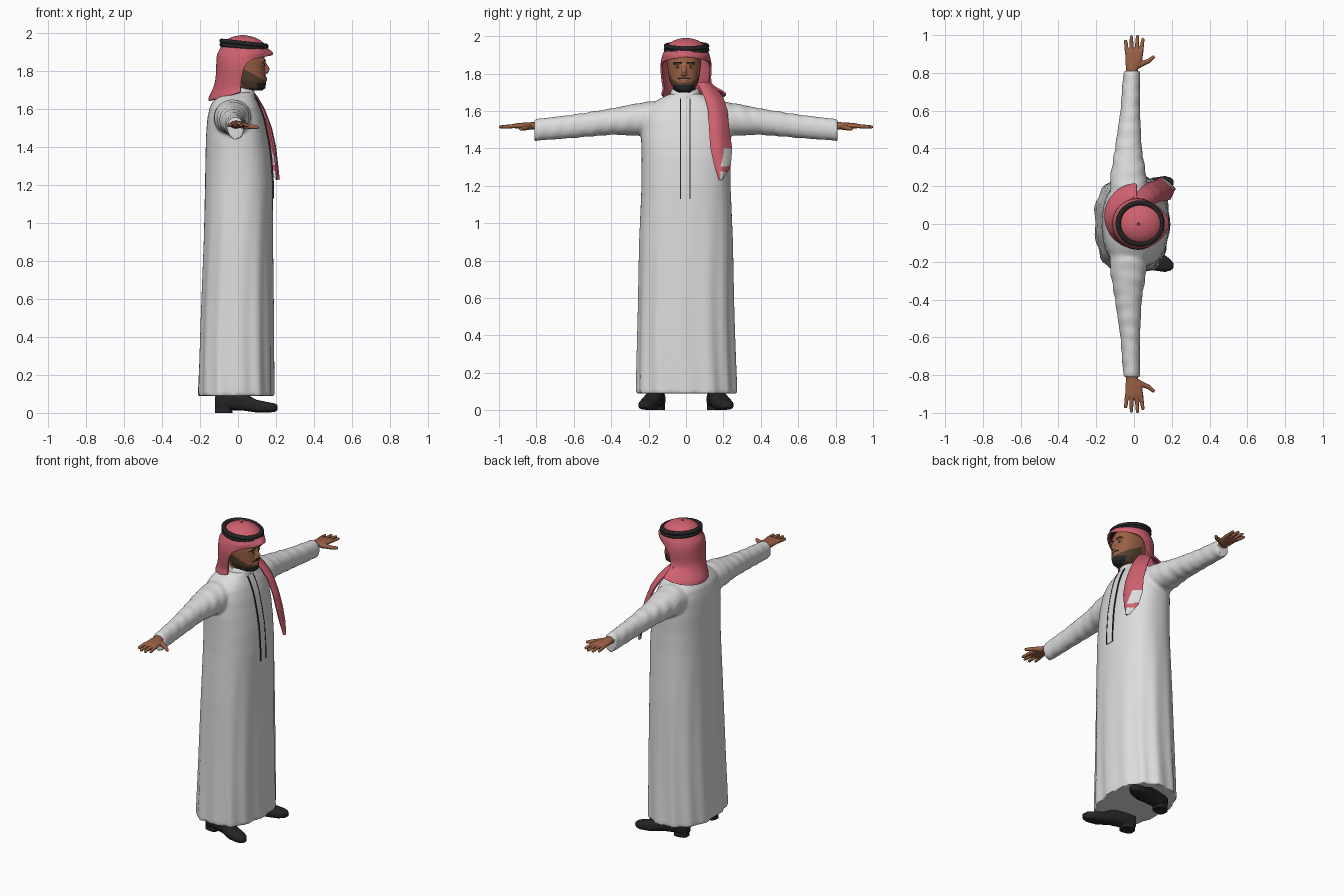
import bpy, bmesh, math
from mathutils import Vector, Matrix

if "Cube" in bpy.data.objects:
    bpy.data.objects.remove(bpy.data.objects["Cube"])


def material(name, *rgb):
    mat = bpy.data.materials.new(name)
    mat.use_nodes = True
    mat.diffuse_color = (*rgb, 1)
    mat.node_tree.nodes["Principled BSDF"].inputs["Base Color"].default_value = (*rgb, 1)
    return mat


white = material("white cloth", .72, .72, .73)
pink = material("pink cloth", .62, .12, .16)
skin = material("skin", .33, .12, .06)
beard = material("beard brown", .1, .055, .03)
black = material("black", .018, .018, .02)
eye_white = material("eye white", .55, .5, .45)


def ring(center, u, v, n=32, power=2.0, ripple=None):
    """Superellipse section spanned by the half axes u and v."""
    points = []
    for i in range(n):
        a = math.tau * i / n
        c, s = math.cos(a), math.sin(a)
        k = ripple(a) if ripple else 1
        cu = math.copysign(abs(c) ** (2 / power), c) * k
        sv = math.copysign(abs(s) ** (2 / power), s) * k
        points.append(Vector(center) + Vector(u) * cu + Vector(v) * sv)
    return points


def loft(bm, rings, closed=True):
    rows = [[bm.verts.new(p) for p in r] for r in rings]
    n = len(rows[0])
    for a, b in zip(rows, rows[1:]):
        for i in range(n if closed else n - 1):
            j = (i + 1) % n
            bm.faces.new((a[i], a[j], b[j], b[i]))
    if closed:
        bm.faces.new(rows[0][::-1])
        bm.faces.new(rows[-1])


def resample(rows, n):
    """Evenly spaced rows interpolated along the first column."""
    out = []
    for i in range(n + 1):
        t = rows[0][0] + (rows[-1][0] - rows[0][0]) * i / n
        for a, b in zip(rows, rows[1:]):
            f = (t - a[0]) / (b[0] - a[0])
            if f <= 1.0001:
                break
        out.append([p + (q - p) * f for p, q in zip(a, b)])
    return out


def stack(bm, rows, power=2.0, yc=0, ripple=None, n=48):
    """Upright loft from rows of height, back, front, half width."""
    loft(bm, [ring(((b + f) / 2, yc, z), ((f - b) / 2, 0, 0), (0, w, 0), n, power,
                   (lambda a, z=z: ripple(a, z)) if ripple else None) for z, b, f, w in rows])


def tube(bm, a, b, r0, r1):
    a, b = Vector(a), Vector(b)
    d = (b - a).normalized()
    side = d.cross((0, 0, 1)).normalized()
    up = side.cross(d)
    loft(bm, [ring(a.lerp(b, t), side * r, up * r, 12)
              for t, r in ((0, r0), (.5, (r0 + r1) / 2), (.93, r1), (1, r1 * .55))])


def ball(bm, center, size):
    m = Matrix.Translation(center) @ Matrix.Diagonal((*size, 1))
    bmesh.ops.create_uvsphere(bm, u_segments=16, v_segments=10, radius=1, matrix=m)


def finish(name, bm, mats, voxel=0, smooth=0, mirror=False, thick=0, subdiv=0, rule=None):
    bmesh.ops.recalc_face_normals(bm, faces=bm.faces)
    mesh = bpy.data.meshes.new(name)
    bm.to_mesh(mesh)
    bm.free()
    obj = bpy.data.objects.new(name, mesh)
    bpy.context.scene.collection.objects.link(obj)
    if mirror:
        m = obj.modifiers.new("mirror", 'MIRROR')
        m.use_axis = (False, True, False)
        m.use_mirror_merge = False
    if subdiv:
        obj.modifiers.new("round", 'SUBSURF').levels = subdiv
    if thick:
        m = obj.modifiers.new("thickness", 'SOLIDIFY')
        m.thickness, m.offset = thick, 0
    if voxel:
        m = obj.modifiers.new("fuse", 'REMESH')
        m.mode, m.voxel_size = 'VOXEL', voxel
    if smooth:
        m = obj.modifiers.new("soften", 'SMOOTH')
        m.factor, m.iterations = .5, smooth
    graph = bpy.context.evaluated_depsgraph_get()
    mesh = bpy.data.meshes.new_from_object(obj.evaluated_get(graph))
    obj.modifiers.clear()
    obj.data = mesh
    mesh.name = name
    mesh.materials.clear()
    for mat in mats:
        mesh.materials.append(mat)
    for p in mesh.polygons:
        p.material_index = rule(p.center) if rule else 0
    mesh.shade_smooth()
    mesh.set_sharp_from_angle(angle=math.radians(50))
    return obj


# Robe: body and sleeves fused, with folds deepening to the hem
body = [(.09, -.21, .188, .268), (.5, -.197, .187, .257), (.9, -.182, .183, .25),
        (1.2, -.174, .183, .238), (1.35, -.171, .173, .237), (1.45, -.169, .157, .24),
        (1.55, -.162, .136, .235), (1.62, -.147, .112, .21), (1.66, -.118, .09, .15),
        (1.69, -.08, .08, .09)]


def folds(a, z):
    depth = .03 * max(0, 1.25 - z)
    return 1 + depth * (math.cos(13 * a + math.sin(z * 3)) * .7 + math.sin(5 * a + z) * .4)


bm = bmesh.new()
stack(bm, resample(body, 60), 2.4, 0, folds, 96)
sleeve = resample([(.1, -.03, 1.56, .1, .1), (.25, -.03, 1.555, .096, .088), (.4, -.03, 1.543, .071, .07),
                   (.6, -.02, 1.518, .052, .063), (.81, -.012, 1.498, .044, .058)], 50)
for side in (-1, 1):
    loft(bm, [ring((x, y * side, z), (rx, 0, 0), (0, 0, rz), 40, 2.1,
                   lambda a: 1 + .035 * math.sin(y * 75 + 2 * math.sin(a)) * math.cos(a + y * 9))
              for y, x, z, rx, rz in sleeve])
finish("robe", bm, [white], voxel=.01, smooth=4)

# Standing collar
bm = bmesh.new()
loft(bm, [ring((x, -.005, z), (r, 0, -.2 * r), (0, r, 0), 32)
          for z, x, r in ((1.65, .005, .092), (1.69, .01, .079), (1.712, .012, .074), (1.715, .012, .068))])
finish("collar", bm, [white])

# Placket down the chest, with dark seams
def strip(name, y0, y1, lift, mat):
    bm = bmesh.new()
    rows = [r for r in resample(body, 60) if 1.12 < r[0] < 1.68]
    loft(bm, [[Vector((f + lift, y, z)) for y in (y0, y1)] for z, b, f, w in rows], closed=False)
    finish(name, bm, [mat], thick=.008)


strip("placket", -.03, .022, .001, white)
strip("placket_seam_right", -.032, -.028, .003, black)
strip("placket_seam_left", .02, .024, .003, black)

# Hands: palm, four fingers and thumb fused
bm = bmesh.new()
loft(bm, [ring((x, y, z), (rx, 0, 0), (0, 0, rz), 24, 2.3)
          for y, x, z, rx, rz in ((.77, -.012, 1.518, .03, .022), (.82, -.01, 1.52, .032, .02),
                                  (.86, -.002, 1.52, .044, .018), (.91, .002, 1.52, .048, .014),
                                  (.925, .002, 1.52, .044, .009))])
for x0, x1, tip in ((-.036, -.045, .975), (-.012, -.014, .998), (.013, .019, 1.0), (.036, .048, .984)):
    tube(bm, (x0, .9, 1.52), (x1, tip, 1.514), .012, .009)
tube(bm, (.02, .84, 1.516), (.075, .862, 1.508), .018, .012)
tube(bm, (.07, .858, 1.508), (.108, .888, 1.503), .013, .009)
finish("hands", bm, [skin], voxel=.003, smooth=2, mirror=True)

# Head: skull, neck, nose, brow and lips fused; beard coloured by region
mid = -.01
bm = bmesh.new()
stack(bm, [(1.698, .04, .125, .028), (1.712, -.01, .146, .052), (1.75, -.05, .147, .074),
           (1.8, -.08, .144, .085), (1.85, -.09, .143, .09), (1.89, -.09, .138, .088),
           (1.94, -.08, .11, .07), (1.965, -.04, .08, .04)], 2.2, mid)
stack(bm, [(1.63, -.05, .055, .06), (1.78, -.05, .06, .06)], 2, mid)
tube(bm, (.135, mid, 1.848), (.157, mid, 1.802), .01, .015)
ball(bm, (.146, mid, 1.797), (.016, .019, .01))
for z in (1.753, 1.764):
    ball(bm, (.142, mid, z), (.012, .024, .006))
for side in (-1, 1):
    ball(bm, (.13, mid + side * .035, 1.855), (.016, .026, .009))


def face_colour(c):
    dy = abs(c.y - mid)
    if c.x > .125 and dy < .036 and 1.77 < c.z < 1.781 and c.x < .154:
        return 2
    if c.x > .13 and dy < .022 and 1.746 < c.z < 1.77:
        return 0
    if c.x > .1 and 1.69 < c.z < 1.738:
        return 2
    return int(c.x > .0 and 1.69 < c.z < 1.752 + (.14 - c.x) * .55)


finish("head", bm, [skin, beard, black], voxel=.0035, smooth=3, rule=face_colour)

# Eyes and eyebrows
for name, mat, x, z, size in (("eyes", eye_white, .129, 1.834, (.011, .014, .007)),
                              ("pupils", black, .136, 1.834, (.006, .006, .006)),
                              ("eyebrows", black, .141, 1.857, (.006, .023, .005))):
    bm = bmesh.new()
    for side in (-1, 1):
        ball(bm, (x, mid + side * .035, z), size)
    finish(name, bm, [mat])

# Headscarf: closed crown, opening round the face, draped on the shoulders
scarf = [(1.986, .025, .006, .006, 0, 180), (1.98, .025, .05, .048, 0, 180),
         (1.962, .027, .09, .084, 0, 180), (1.935, .03, .113, .105, 0, 180),
         (1.908, .033, .128, .117, 0, 180), (1.892, .033, .138, .125, 0, 180),
         (1.88, .03, .137, .13, 0, 142), (1.865, .025, .134, .133, 0, 108),
         (1.83, .02, .13, .133, 0, 95), (1.77, .02, .132, .128, 0, 90),
         (1.73, .02, .138, .128, .005, 88), (1.69, .02, .155, .145, .025, 88),
         (1.66, .02, .172, .165, .04, 88), (1.645, .02, .172, .17, .042, 88)]
bm = bmesh.new()
rows = []
for z, cx, rx, ry, cy, opening in scarf:
    row = []
    for i in range(49):
        u = i / 24 - 1
        a = math.radians(opening) * u
        droop = .045 * u * u * min(1, max(0, (1.75 - z) / .1))
        peak = .03 * max(0, abs(u) - .85) / .15 if 1.885 < z < 1.9 else 0
        row.append(Vector((cx - rx * math.cos(a) + peak, cy + ry * math.sin(a), z + droop)))
    rows.append(row)
loft(bm, rows, closed=False)
bmesh.ops.remove_doubles(bm, verts=bm.verts, dist=.0004)
finish("headscarf", bm, [pink], thick=.01, subdiv=1)

# Scarf tail hanging over the left chest, with a pale striped corner
bm = bmesh.new()
tail = resample([(1.75, .06, .13, .02), (1.7, .085, .175, .065), (1.66, .105, .2, .095),
                 (1.6, .12, .218, .13), (1.5, .125, .228, .168), (1.4, .132, .243, .19),
                 (1.3, .155, .235, .2), (1.23, .18, .19, .203)], 40)
loft(bm, [[Vector((x + .014 * math.sin(math.pi * i / 16) - .05 * (i / 16) ** 2 * (y1 - y0) / .1,
                   y0 + (y1 - y0) * i / 16, z)) for i in range(17)] for z, y0, y1, x in tail], closed=False)


def tail_colour(c):
    edge = c.y > .185 + max(0, c.z - 1.3) * .2 and c.z < 1.43
    return int(edge and not (1.275 < c.z < 1.305 or c.z > 1.4))


finish("scarf_tail", bm, [pink, white], thick=.01, subdiv=1, rule=tail_colour)

# Double head cord, tipped forward
bm = bmesh.new()
for level in (-.009, .011):
    rows = []
    for i in range(65):
        a = math.tau * i / 64
        out = Vector((math.cos(a), math.sin(a) * .94, 0))
        rows.append(ring(out * .116, out * .014, (0, 0, .0125), 12))
        for p in rows[-1]:
            p += Vector((.032, .003, 1.936 + level - .11 * p.x))
    loft(bm, rows)
bmesh.ops.remove_doubles(bm, verts=bm.verts, dist=.0001)
finish("head_cord", bm, [black])

# Shoes with heels, toes turned out
bm = bmesh.new()
loft(bm, [ring((x, y, (lo + hi) / 2), (0, w, 0), (0, 0, (hi - lo) / 2), 24, 2.8)
          for x, y, w, lo, hi in ((-.12, .145, .022, .02, .085), (-.108, .148, .038, .014, .1),
                                  (-.03, .16, .042, .014, .125), (.03, .172, .045, .012, .105),
                                  (.1, .193, .052, .002, .068), (.165, .21, .044, .002, .055),
                                  (.195, .217, .028, .006, .05), (.208, .22, .012, .014, .04))])
loft(bm, [ring((-.075, .152, z), (.044, .008, 0), (-.006, .037, 0), 24, 3) for z in (0, .03)])
finish("shoes", bm, [black], mirror=True)
